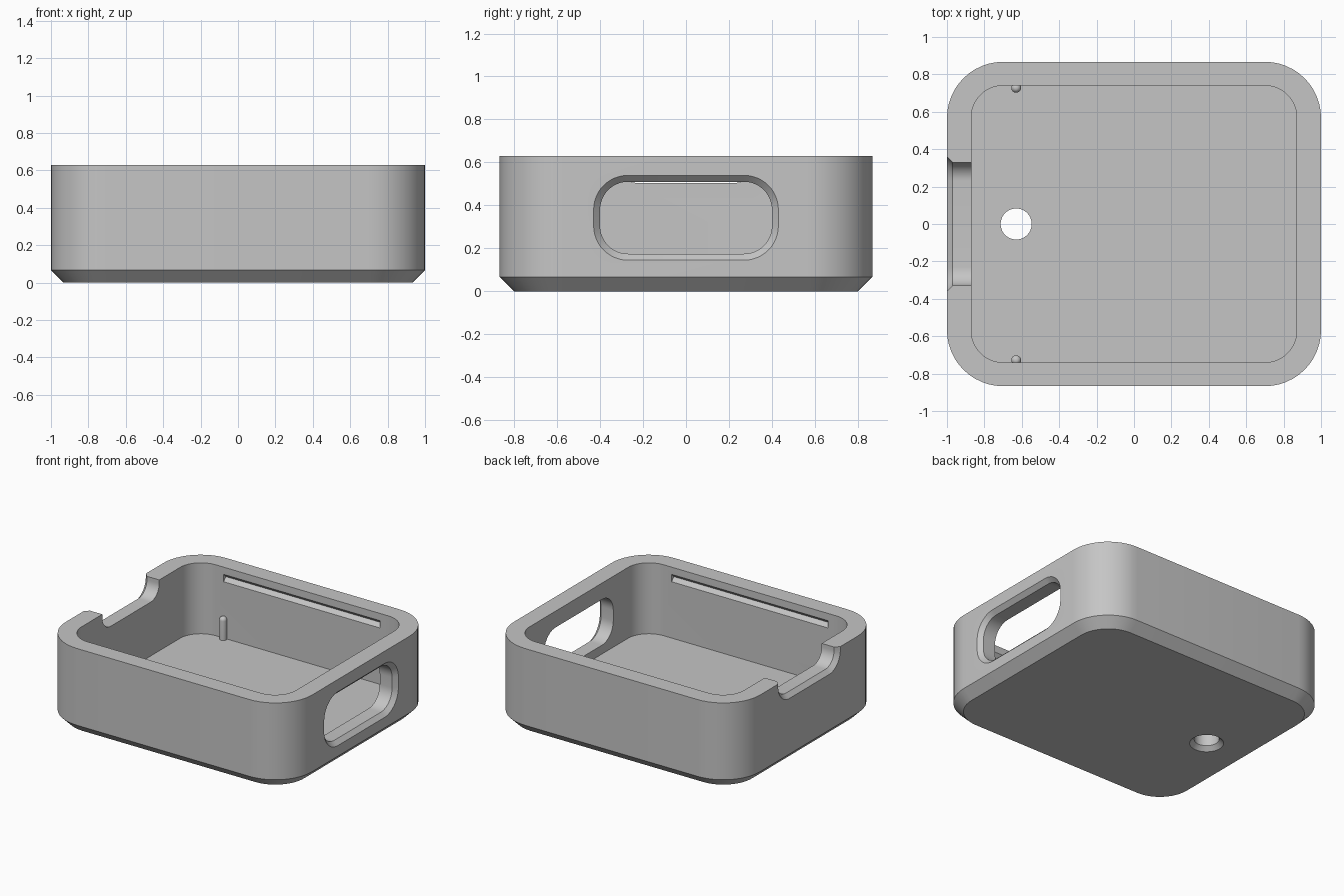
import bpy, bmesh, math

if "Cube" in bpy.data.objects:
    bpy.data.objects.remove(bpy.data.objects["Cube"], do_unlink=True)

GREY = (0.56, 0.56, 0.56, 1)
mat = bpy.data.materials.new("plain grey")
mat.use_nodes = True
mat.diffuse_color = GREY
mat.node_tree.nodes["Principled BSDF"].inputs["Base Color"].default_value = GREY

HEIGHT, FLOOR, WALL = 0.63, 0.11, 0.13
INNER_Y = 0.74


def rounded_rect(w, h, r, n=12):
    """Outline with half sizes w, h and corner radius r."""
    pts = []
    for k, (sx, sy) in enumerate([(1, 1), (-1, 1), (-1, -1), (1, -1)]):
        for i in range(n + 1):
            a = (k + i / n) * math.pi / 2
            pts.append((sx * (w - r) + r * math.cos(a), sy * (h - r) + r * math.sin(a)))
    return pts


def loft(name, w, h, r, steps, place):
    """Solid through offset outlines; steps are (level, outward offset)."""
    bm = bmesh.new()
    rings = []
    for level, grow in steps:
        outline = rounded_rect(w + grow, h + grow, r + grow)
        rings.append([bm.verts.new(place(u, v, level)) for u, v in outline])
    for low, high in zip(rings, rings[1:]):
        for i in range(len(low)):
            j = (i + 1) % len(low)
            bm.faces.new((low[i], low[j], high[j], high[i]))
    bm.faces.new(rings[0][::-1])
    bm.faces.new(rings[-1])
    bmesh.ops.remove_doubles(bm, verts=bm.verts[:], dist=1e-5)
    bmesh.ops.recalc_face_normals(bm, faces=bm.faces[:])
    mesh = bpy.data.meshes.new(name)
    bm.to_mesh(mesh)
    bm.free()
    mesh.materials.append(mat)
    obj = bpy.data.objects.new(name, mesh)
    bpy.context.collection.objects.link(obj)
    return obj


def upright(x=0, y=0):
    return lambda u, v, l: (x + u, y + v, l)


def sideways(z):
    return lambda u, v, l: (l, u, z + v)


def activate(obj):
    bpy.ops.object.select_all(action='DESELECT')
    obj.select_set(True)
    bpy.context.view_layer.objects.active = obj


# Tray body with a chamfered base
body = loft("tray_body", 1, 0.867, 0.3, [(0, -0.067), (0.067, 0), (HEIGHT, 0)], upright())

# Cavity, flared side window, flared rim notch and countersunk floor hole
cutters = [
    loft("cavity_cutter", 1 - WALL, INNER_Y, 0.17, [(FLOOR, 0), (HEIGHT + 0.1, 0)], upright()),
    loft("window_cutter", 0.4, 0.1675, 0.13,
         [(0.75, 0), (0.97, 0), (1.02, 0.05)], sideways(0.3425)),
    loft("notch_cutter", 0.33, 0.25, 0.1,
         [(-1.02, 0.05), (-0.97, 0), (-0.75, 0)], sideways(0.755)),
    loft("hole_cutter", 0.083, 0.083, 0.083,
         [(-0.02, 0.05), (0.03, 0), (0.3, 0)], upright(-0.63, 0)),
]

# V-shaped grooves along the front and back inner walls
for side in (-1, 1):
    bpy.ops.mesh.primitive_cylinder_add(vertices=4, radius=0.027, depth=1.27,
                                        location=(0, side * INNER_Y, 0.55),
                                        rotation=(0, math.pi / 2, 0))
    groove = bpy.context.object
    groove.name = "groove_cutter"
    groove.data.materials.append(mat)
    cutters.append(groove)

for cutter in cutters:
    cutter.hide_render = True
    activate(body)
    mod = body.modifiers.new("cut", 'BOOLEAN')
    mod.operation = 'DIFFERENCE'
    mod.solver = 'EXACT'
    mod.object = cutter
    bpy.ops.object.modifier_apply(modifier=mod.name)
for cutter in cutters:
    bpy.data.objects.remove(cutter, do_unlink=True)

# Domed pins against the front and back inner walls
PIN_R, PIN_TOP = 0.026, 0.25
dome = [(PIN_TOP + PIN_R * math.sin(a), PIN_R * (math.cos(a) - 1))
        for a in (math.radians(d) for d in range(0, 90, 15))]
parts = [body]
for name, side in (("front_pin", -1), ("back_pin", 1)):
    parts.append(loft(name, PIN_R, PIN_R, PIN_R, [(FLOOR - 0.02, 0)] + dome,
                      upright(-0.63, side * (INNER_Y - 0.012))))

for part in parts:
    activate(part)
    bpy.ops.object.shade_smooth_by_angle(angle=math.radians(30))
